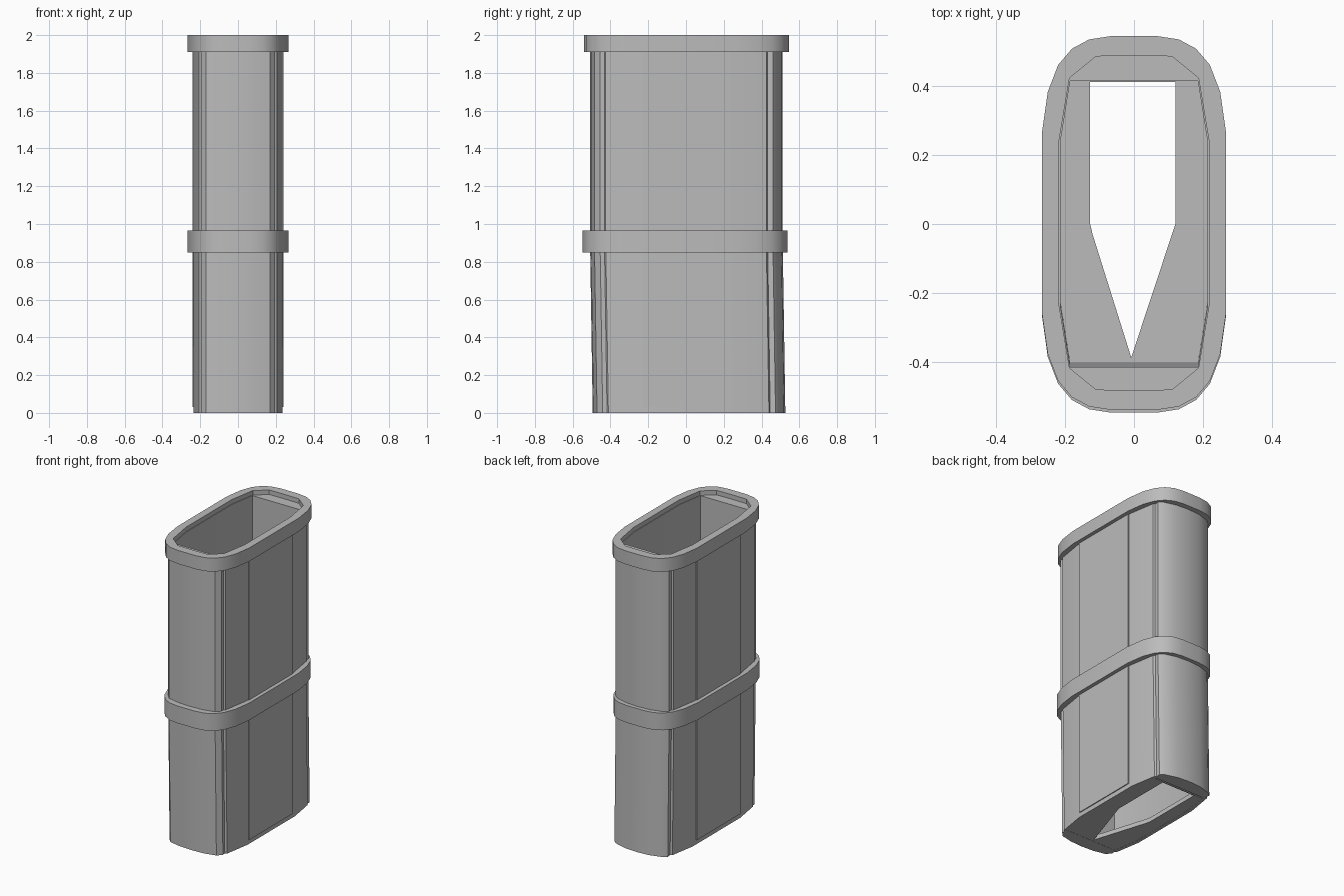
import bpy, bmesh, math

cube = bpy.data.objects.get("Cube")
if cube:
    bpy.data.objects.remove(cube, do_unlink=True)

grey = bpy.data.materials.new("plain_grey")
grey.diffuse_color = (0.5, 0.5, 0.5, 1)
grey.use_nodes = True
grey.node_tree.nodes["Principled BSDF"].inputs["Base Color"].default_value = (0.5, 0.5, 0.5, 1)


def mirrored(half):
    """Close a +x half outline (front to back) into a full loop."""
    return half + [(-x, y) for x, y in reversed(half) if abs(x) > 1e-5]


def both_ends(quarter):
    """Quarter outline, back middle to side, made into a full loop."""
    return mirrored([(x, -y) for x, y in quarter] + quarter[::-1])


def extrude_outline(name, loops, z0, z1, shear=0.0, shift=0.0):
    """Prism from outlines (later ones are holes); shear leans its foot in y."""
    curve = bpy.data.curves.new(name, 'CURVE')
    curve.dimensions = '2D'
    curve.fill_mode = 'BOTH'
    curve.extrude = (z1 - z0) / 2
    for loop in loops:
        spline = curve.splines.new('POLY')
        spline.points.add(len(loop) - 1)
        for point, (x, y) in zip(spline.points, loop):
            point.co = (x, y, 0, 1)
        spline.use_cyclic_u = True
    obj = bpy.data.objects.new(name, curve)
    bpy.context.collection.objects.link(obj)
    bpy.ops.object.select_all(action='DESELECT')
    obj.select_set(True)
    bpy.context.view_layer.objects.active = obj
    bpy.ops.object.convert(target='MESH')
    obj = bpy.context.view_layer.objects.active
    mesh = obj.data
    bm = bmesh.new()
    bm.from_mesh(mesh)
    bmesh.ops.remove_doubles(bm, verts=bm.verts, dist=1e-5)
    for v in bm.verts:
        v.co.z += (z0 + z1) / 2
        v.co.y += shift + shear * (z1 - v.co.z) / (z1 - z0)
    bmesh.ops.recalc_face_normals(bm, faces=bm.faces)
    bm.to_mesh(mesh)
    bm.free()
    mesh.materials.clear()
    mesh.materials.append(grey)
    bpy.ops.object.shade_smooth_by_angle(angle=math.radians(25))
    return obj


# Outlines
body_outer = mirrored([
    (0, -0.508), (0.09, -0.503), (0.17, -0.485), (0.197, -0.455),
    (0.195, -0.432), (0.207, -0.425), (0.236, -0.25),
    (0.236, 0.25), (0.207, 0.425), (0.195, 0.432), (0.197, 0.46),
    (0.17, 0.482), (0.09, 0.505), (0, 0.512)])
body_inner = both_ends([(0.185, 0.415), (0.213, 0.24)])
band_outer = both_ends([(0, 0.542), (0.065, 0.542), (0.13, 0.532), (0.18, 0.505),
                        (0.22, 0.458), (0.25, 0.38), (0.267, 0.26)])
band_inner = both_ends([(0, 0.485), (0.11, 0.483), (0.187, 0.42), (0.217, 0.24)])
hidden_inner = [(x * 1.03, y) for x, y in band_inner]
floor_hole = [(-0.127, 0.412), (0.12, 0.412), (0.12, 0),
              (-0.008, -0.387), (-0.12, -0.03), (-0.127, 0)]
floor_outer = both_ends([(0.19, 0.42), (0.225, 0.24)])

# Hollow body, the lower half leaning slightly at its foot
extrude_outline("upper_body", [body_outer, body_inner], 0.9, 1.97)
extrude_outline("lower_body", [body_outer, body_inner], 0, 0.9, shear=0.014)
extrude_outline("floor_plate", [floor_outer, floor_hole], 0.001, 0.03)

# Raised bands
extrude_outline("top_rim", [band_outer, band_inner], 1.91, 2.0, shift=0.003)
extrude_outline("middle_band", [band_outer, hidden_inner], 0.85, 0.965, shift=-0.005)

# Long flat panels on both sides
for side, name in ((1, "left_panel"), (-1, "right_panel")):
    panel = [(side * x, y) for x, y in
             ((0.228, -0.228), (0.242, -0.228), (0.242, 0.232), (0.228, 0.232))]
    extrude_outline(name, [panel], 0.03, 1.95)
